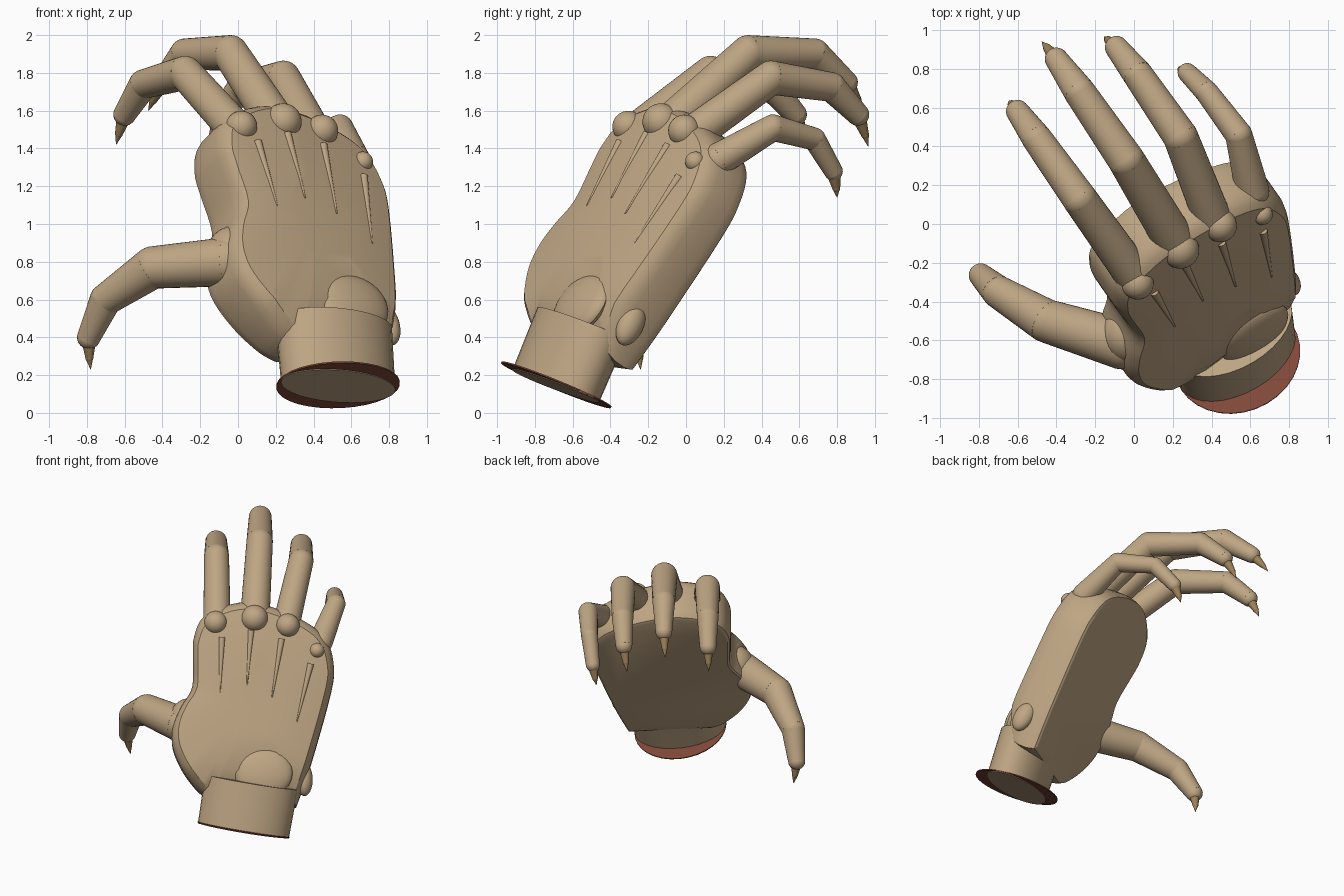
import bpy, bmesh
from mathutils import Vector, Matrix

if "Cube" in bpy.data.objects:
    bpy.data.objects.remove(bpy.data.objects["Cube"])

# Hand frame: x across the knuckles, y towards the fingers, z out of the back
R = Vector((0.819, 0.574, 0.0))
U = Vector((-0.287, 0.410, 0.866))
D = Vector((0.497, -0.709, 0.500))
FRAME = Matrix.Translation((0.25, -0.14, 1.56)) @ Matrix((R, U, D)).transposed().to_4x4()


def material(name, rgb):
    m = bpy.data.materials.new(name)
    m.diffuse_color = (*rgb, 1)
    m.use_nodes = True
    m.node_tree.nodes["Principled BSDF"].inputs["Base Color"].default_value = m.diffuse_color
    return m


SKIN = material("skin", (0.52, 0.38, 0.23))
HORN = material("horn", (0.34, 0.22, 0.10))
RED = material("dark_red", (0.22, 0.065, 0.04))


def finish(name, bm, mat, frame=Matrix()):
    bmesh.ops.recalc_face_normals(bm, faces=bm.faces)
    me = bpy.data.meshes.new(name)
    bm.to_mesh(me)
    bm.free()
    me.materials.append(mat)
    ob = bpy.data.objects.new(name, me)
    bpy.context.collection.objects.link(ob)
    ob.matrix_world = frame
    bpy.ops.object.select_all(action='DESELECT')
    ob.select_set(True)
    bpy.context.view_layer.objects.active = ob
    bpy.ops.object.shade_smooth_by_angle(angle=0.5)
    return ob


def tube(bm, p, q, r1, r2, side=None, flat=1.0):
    """Tapered cylinder from p to q; flat squashes it across `side`."""
    p, q = Vector(p), Vector(q)
    z = (q - p).normalized()
    x = Vector(side) if side else z.orthogonal()
    x = (x - z * x.dot(z)).normalized()
    m = Matrix((x, z.cross(x), z)).transposed().to_4x4()
    m = Matrix.Translation((p + q) / 2) @ m @ Matrix.Diagonal((1, flat, 1, 1))
    bmesh.ops.create_cone(bm, cap_ends=True, segments=32, radius1=r1, radius2=r2,
                          depth=(q - p).length, matrix=m)


def ball(bm, p, r, scale=(1, 1, 1)):
    m = Matrix.Translation(p) @ Matrix.Diagonal((*scale, 1))
    bmesh.ops.create_uvsphere(bm, u_segments=24, v_segments=16, radius=r, matrix=m)


def smooth_path(pts, steps=4):
    """Catmull-Rom curve through the points."""
    v = [Vector(p) for p in pts]
    v = [v[0]] + v + [v[-1]]
    out = []
    for a, b, c, d in zip(v, v[1:], v[2:], v[3:]):
        for i in range(steps):
            t = i / steps
            out.append(0.5 * (2 * b + (c - a) * t + (2 * a - 5 * b + 4 * c - d) * t * t
                              + (3 * b - a - 3 * c + d) * t ** 3))
    return out + [v[-1]]


# Palm: rings of the outline from the flat inner side to the gently domed back
outline = [(-.32, -1.31), (-.41, -1.25), (-.52, -1.11), (-.595, -.94), (-.595, -.79), (-.54, -.65),
           (-.455, -.5), (-.45, -.27), (-.44, -.13), (-.36, .02), (-.12, .11), (.12, .08),
           (.37, -.03), (.51, -.15), (.565, -.32), (.55, -.52), (.40, -1.06), (.295, -1.36)]
rings = [(.945, -.35), (.975, -.34), (.99, -.315), (1, -.28), (1, -.09), (.985, -.05), (.96, -.02),
         (.92, .005), (.7, .02), (.35, .025)]
middle = Vector((0, -.6))


def back_drop(x, y):
    """The back falls away towards the little finger and the wrist."""
    return 0.09 * max(0, x) + 0.4 * max(0, -1.1 - y)


path = smooth_path(outline)
bm = bmesh.new()
loops = []
for s, c in rings:
    pts = [middle + (p - middle) * s for p in path]
    loops.append([bm.verts.new((q.x, q.y, c - (back_drop(q.x, q.y) if c > -.2 else 0))) for q in pts])
n = len(path)
for a, b in zip(loops, loops[1:]):
    for i in range(n):
        bm.faces.new((a[i], a[(i + 1) % n], b[(i + 1) % n], b[i]))
bm.faces.new(loops[0])
bmesh.ops.triangulate(bm, faces=[bm.faces.new(loops[-1])])
finish("palm", bm, SKIN, FRAME)

# Knuckles
bm = bmesh.new()
for x, y, z, r in [(-.285, -.04, -.02, .084), (-.005, -.01, -.02, .098),
                   (.235, -.06, -.03, .086), (.445, -.24, -.045, .054)]:
    ball(bm, (x, y, z), r)
finish("knuckles", bm, SKIN, FRAME)

# Tendons on the back of the hand
bm = bmesh.new()
for p, q in [((-.24, -.15, .012), (-.255, -.55, .021)), ((-.03, -.1, .01), (-.06, -.5, .023)),
             ((.19, -.16, -.005), (.12, -.59, .013)), ((.40, -.34, -.024), (.30, -.76, -.008))]:
    tube(bm, p, q, .024, .004)
finish("tendons", bm, SKIN, FRAME)

# Wrist bumps
bm = bmesh.new()
ball(bm, (.06, -1.13, -.02), .2, (1.05, .9, .33))
finish("wrist_bump", bm, SKIN, FRAME)
bm = bmesh.new()
ball(bm, (.355, -1.165, -.17), .12, (.5, 1, .6))
finish("wrist_side_bump", bm, SKIN, FRAME)

# Wrist cuff and the flat red disc at its cut end
low, high = Vector((-.085, -1.53, -.18)), Vector((-.027, -1.185, -.125))
axis = (high - low).normalized()
side = (1, -.13, 0)
bm = bmesh.new()
tube(bm, low - axis * .004, high, .333, .34, side, .61)
finish("wrist_cuff", bm, SKIN, FRAME)
bm = bmesh.new()
tube(bm, low, low + axis * .008, .336, .336, side, .91)
finish("wrist_disc", bm, RED, FRAME)

# Ball of the thumb
bm = bmesh.new()
ball(bm, (-.02, -.57, .84), .15)
finish("thumb_base", bm, SKIN)

# Fingers: joints from root to tip, radii, claw point
fingers = {
    "index_finger": ([(-.01, -.25, 1.50), (-.28, .13, 1.80), (-.50, .44, 1.74), (-.60, .58, 1.58)],
                     (.098, .09, .078, .06), (-.645, .635, 1.42)),
    "middle_finger": ([(.20, -.07, 1.54), (-.04, .33, 1.905), (-.28, .68, 1.90), (-.40, .85, 1.75)],
                      (.106, .095, .082, .06), (-.475, .94, 1.60)),
    "ring_finger": ([(.40, .04, 1.48), (.24, .45, 1.775), (.02, .77, 1.725), (-.09, .91, 1.58)],
                    (.098, .09, .078, .06), (-.155, .965, 1.41)),
    "little_finger": ([(.61, .17, 1.34), (.54, .46, 1.51), (.375, .68, 1.45), (.275, .78, 1.28)],
                      (.088, .07, .06, .05), (.23, .80, 1.14)),
    "thumb": ([(-.06, -.62, .80), (-.45, -.50, .77), (-.70, -.35, .60), (-.79, -.265, .40)],
              (.13, .112, .085, .062), (-.78, -.24, .23)),
}
for name, (joints, radii, point) in fingers.items():
    bm = bmesh.new()
    for p, r in zip(joints, radii):
        ball(bm, p, r)
    for i in range(3):
        tube(bm, joints[i], joints[i + 1], radii[i], radii[i + 1])
    finish(name, bm, SKIN)

    # Claw, slightly hooked at the end
    tip, end = Vector(joints[3]), Vector(point)
    ahead = (tip - Vector(joints[2])).normalized()
    mid = tip.lerp(end, .6) + ahead * .008
    bm = bmesh.new()
    tube(bm, tip, mid, .042, .021)
    ball(bm, mid, .021)
    tube(bm, mid, end, .021, .001)
    finish(name + "_claw", bm, HORN)
